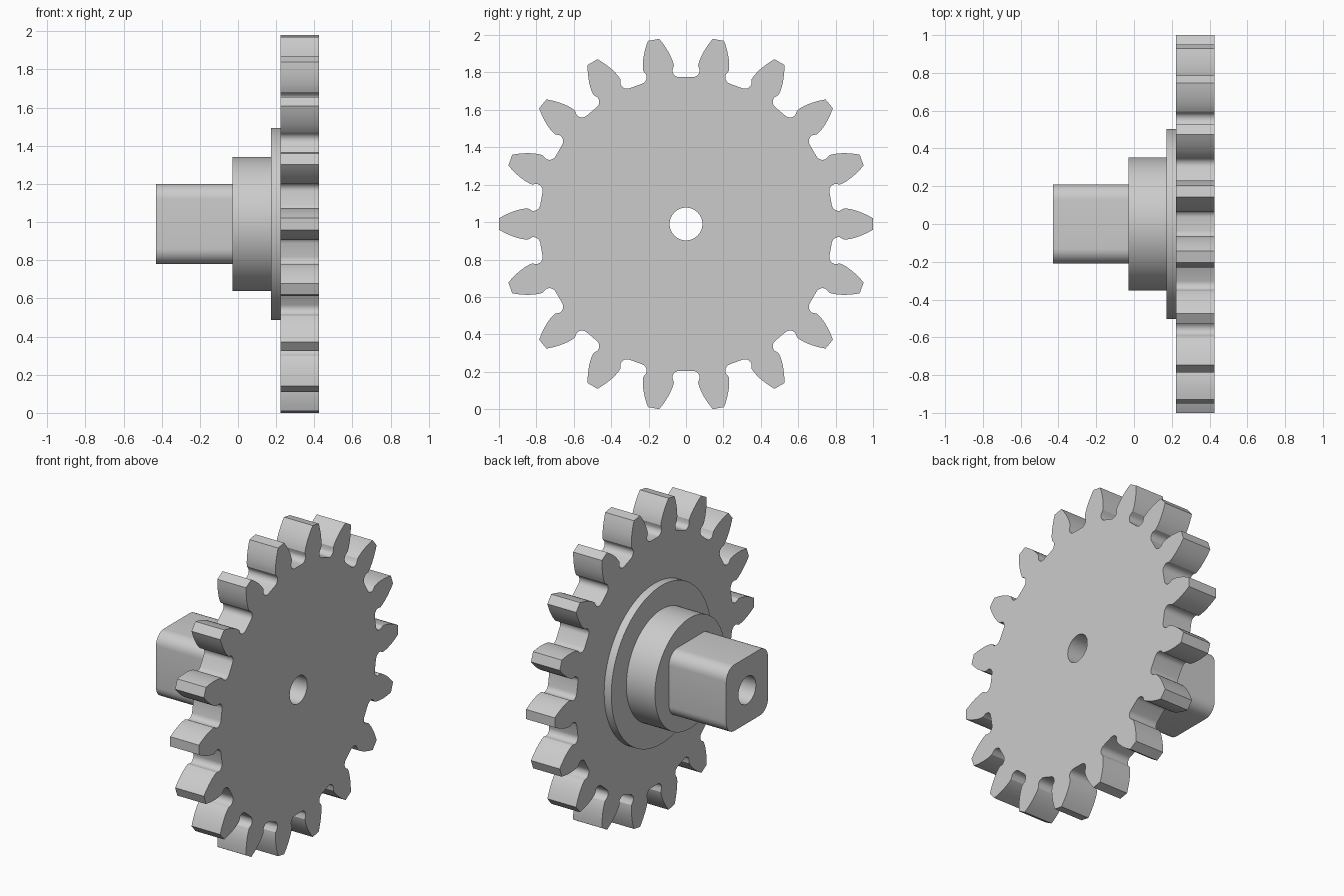
import bpy, bmesh, math

if "Cube" in bpy.data.objects:
    bpy.data.objects.remove(bpy.data.objects["Cube"])

CZ = 0.99          # axle height
TEETH = 18
BORE = 0.0875

grey = bpy.data.materials.new("light grey")
grey.diffuse_color = (0.6, 0.6, 0.6, 1)
grey.use_nodes = True
grey.node_tree.nodes["Principled BSDF"].inputs["Base Color"].default_value = grey.diffuse_color


def circle(r, n=72):
    return [(r * math.cos(2 * math.pi * i / n), r * math.sin(2 * math.pi * i / n)) for i in range(n)]


def rounded_square(half, r, n=8):
    pts = []
    for k in range(4):
        a0 = k * math.pi / 2
        mid = a0 + math.pi / 4
        cx = math.copysign(half - r, math.cos(mid))
        cy = math.copysign(half - r, math.sin(mid))
        for i in range(n + 1):
            a = a0 + math.pi / 2 * i / n
            pts.append((cx + r * math.cos(a), cy + r * math.sin(a)))
    return pts


def gear_outline():
    # half tooth as (radius, angle from tooth axis), from root to tip
    half = []
    for i in range(7):                       # root fillet
        a = -math.pi / 2 + math.pi / 2 * i / 6
        off, along = 0.036 + 0.037 * math.cos(a), 0.822 + 0.037 * math.sin(a)
        half.append((math.hypot(off, along), math.pi / TEETH - math.atan2(off, along)))
    base = 0.846
    for i in range(8):                       # involute flank
        r = base + 0.004 + (1.0 - base - 0.004) * i / 7
        p = math.acos(base / r)
        half.append((r, 0.0985 - (math.tan(p) - p)))
    pts = []
    for t in range(TEETH):
        c = 2 * math.pi * t / TEETH
        pts += [(r * math.cos(c - a), r * math.sin(c - a)) for r, a in half]
        pts += [(r * math.cos(c + a), r * math.sin(c + a)) for r, a in reversed(half)]
    return pts


def bored_plate(name, outline, x0, x1):
    # outline in the y-z plane with a round bore, extruded along x
    bm = bmesh.new()
    edges = []
    for loop in (outline, circle(BORE, 48)):
        vs = [bm.verts.new((x0, y, CZ + z)) for y, z in loop]
        edges += [bm.edges.new((vs[i], vs[(i + 1) % len(vs)])) for i in range(len(vs))]
    bmesh.ops.triangle_fill(bm, use_beauty=True, use_dissolve=False, edges=edges, normal=(1, 0, 0))
    ext = bmesh.ops.extrude_face_region(bm, geom=bm.faces[:], use_keep_orig=True)
    moved = [v for v in ext["geom"] if isinstance(v, bmesh.types.BMVert)]
    bmesh.ops.translate(bm, verts=moved, vec=(x1 - x0, 0, 0))
    bmesh.ops.recalc_face_normals(bm, faces=bm.faces[:])
    me = bpy.data.meshes.new(name)
    bm.to_mesh(me)
    bm.free()
    me.materials.append(grey)
    ob = bpy.data.objects.new(name, me)
    bpy.context.collection.objects.link(ob)
    bpy.ops.object.select_all(action='DESELECT')
    ob.select_set(True)
    bpy.context.view_layer.objects.active = ob
    bpy.ops.object.shade_smooth_by_angle(angle=math.radians(30))
    return ob


bored_plate("gear_wheel", gear_outline(), 0.223, 0.425)
bored_plate("flange", circle(0.503, 96), 0.173, 0.223)
bored_plate("collar", circle(0.352, 96), -0.028, 0.173)
bored_plate("square_shaft", rounded_square(0.21, 0.08), -0.43, -0.028)
